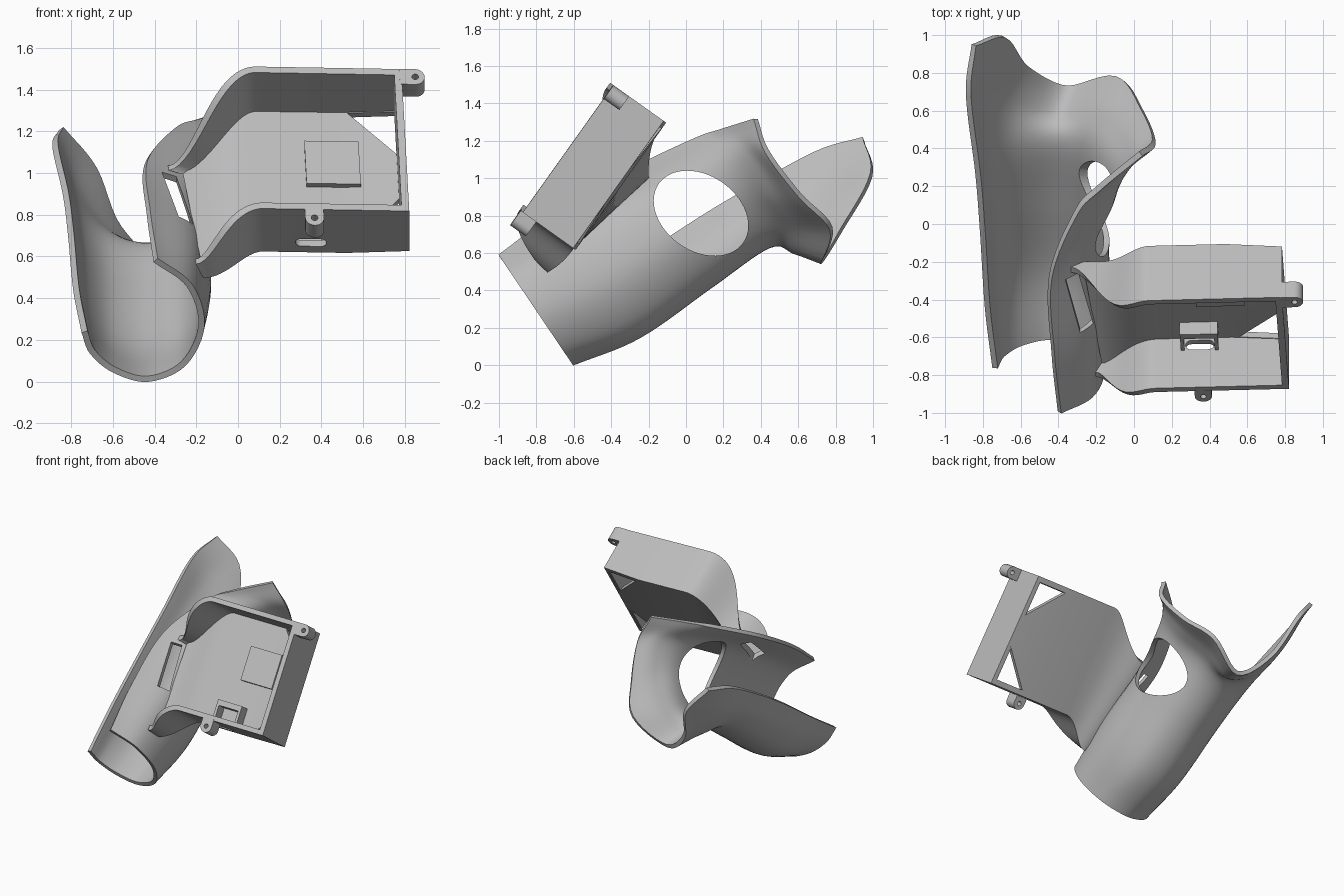
import bpy
import bmesh
import math
from mathutils import Vector

if "Cube" in bpy.data.objects:
    bpy.data.objects.remove(bpy.data.objects["Cube"], do_unlink=True)

# One plain grey for the whole print
grey = bpy.data.materials.new("light_grey_plastic")
grey.use_nodes = True
grey.diffuse_color = (0.5, 0.5, 0.5, 1)
grey.node_tree.nodes["Principled BSDF"].inputs["Base Color"].default_value = (0.5, 0.5, 0.5, 1)


def make_object(name, bm):
    mesh = bpy.data.meshes.new(name)
    bm.to_mesh(mesh)
    bm.free()
    mesh.materials.append(grey)
    obj = bpy.data.objects.new(name, mesh)
    bpy.context.collection.objects.link(obj)
    return obj


def select_only(obj):
    bpy.ops.object.select_all(action="DESELECT")
    bpy.context.view_layer.objects.active = obj
    obj.select_set(True)


def apply_modifier(obj, modifier):
    select_only(obj)
    bpy.ops.object.modifier_apply(modifier=modifier.name)


def cut(obj, cutter):
    modifier = obj.modifiers.new("opening", "BOOLEAN")
    modifier.operation = "DIFFERENCE"
    modifier.solver = "EXACT"
    modifier.object = cutter
    apply_modifier(obj, modifier)
    bpy.data.objects.remove(cutter, do_unlink=True)


def smooth(obj):
    select_only(obj)
    bpy.ops.object.shade_smooth_by_angle(angle=math.radians(35))


def shell(name, rows, thickness):
    """Skin a grid of points and thicken it towards the inside."""
    bm = bmesh.new()
    grid = [[bm.verts.new(p) for p in row] for row in rows]
    for near, far in zip(grid, grid[1:]):
        for k in range(len(near) - 1):
            bm.faces.new((near[k], near[k + 1], far[k + 1], far[k]))
    obj = make_object(name, bm)
    modifier = obj.modifiers.new("thickness", "SOLIDIFY")
    modifier.thickness = thickness
    modifier.offset = 1
    modifier.use_even_offset = True
    apply_modifier(obj, modifier)
    return obj


def prism(name, outline, low, high, place):
    """Extrude a flat outline from low to high in the frame given by place."""
    bm = bmesh.new()
    ends = [[bm.verts.new(place(a, b, c)) for a, b in outline] for c in (low, high)]
    bm.faces.new(ends[0])
    bm.faces.new(ends[1])
    for k in range(len(outline)):
        j = (k + 1) % len(outline)
        bm.faces.new((ends[0][k], ends[0][j], ends[1][j], ends[1][k]))
    bmesh.ops.recalc_face_normals(bm, faces=bm.faces)
    return make_object(name, bm)


def rectangle(a, b, c, d):
    return [(a, c), (b, c), (b, d), (a, d)]


def capsule(start, end, radius, steps=12):
    start, end = Vector(start), Vector(end)
    along = end - start
    heading = math.atan2(along.y, along.x)
    points = []
    for centre, turn in ((end, -math.pi / 2), (start, math.pi / 2)):
        for k in range(steps + 1):
            angle = heading + turn + math.pi * k / steps
            points.append((centre.x + radius * math.cos(angle), centre.y + radius * math.sin(angle)))
    return points


def ellipse(cx, cy, major, minor, tilt, steps=56):
    points = []
    for k in range(steps):
        t = math.tau * k / steps
        p, q = major * math.cos(t), minor * math.sin(t)
        points.append((cx + p * math.cos(tilt) - q * math.sin(tilt),
                       cy + p * math.sin(tilt) + q * math.cos(tilt)))
    return points


def spline(points, steps):
    points = [2 * points[0] - points[1]] + points + [2 * points[-1] - points[-2]]
    result = []
    for a, b, c, d in zip(points, points[1:], points[2:], points[3:]):
        for k in range(steps):
            t = k / steps
            result.append(b + (c - a) * t / 2 + (2 * a - 5 * b + 4 * c - d) * t * t / 2
                          + (3 * b - a - 3 * c + d) * t ** 3 / 2)
    return result + [points[-2]]


# Forearm brace: frame is x, distance along the arm, height above the arm
def arm(x, s, u):
    return Vector((x, 0.83 * s - 0.56 * u, 0.56 * s + 0.83 * u))


# Open sections from the left edge, under the arm, up to the right edge
sections = [
    (-0.5, [(-.75, .62), (-.71, .5), (-.6, .39), (-.43, .336), (-.25, .43), (-.16, .66), (-.22, .9), (-.385, 1.05)]),
    (-0.12, [(-.79, .61), (-.74, .45), (-.62, .31), (-.43, .257), (-.24, .34), (-.13, .6), (-.2, .9), (-.42, 1.065)]),
    (0.35, [(-.815, .61), (-.75, .44), (-.62, .31), (-.42, .267), (-.24, .36), (-.13, .6), (-.2, .88), (-.435, 1.035)]),
    (0.72, [(-.84, .595), (-.77, .43), (-.63, .31), (-.42, .27), (-.24, .36), (-.1, .6), (-.11, .83), (-.3, .98)]),
]
stations = [[arm(x, s, u) for x, u in outline] for s, outline in sections]
neck = [(-.89, 1.2, .55), (-.79, 1.1, .37), (-.63, .93, .23), (-.4, .81, .17),
        (-.2, .89, .28), (-.04, .89, .5), (0, .9, .76), (-.18, .85, .945)]
flare = [(-.86, 1.46, .465), (-.7, 1.39, .28), (-.58, 1.1, .13), (-.35, .9, .045),
         (-.08, 1.04, .166), (.05, 1, .41), (.115, .985, .7), (.045, 1.035, .89)]
stations += [[arm(*p) for p in neck], [arm(*p) for p in flare]]
rails = [spline(list(rail), 8) for rail in zip(*stations)]
brace = shell("forearm_brace", [spline(list(row), 6) for row in zip(*rails)], 0.03)

# Thumb opening through the right side
cut(brace, prism("thumb_cutter", ellipse(0.08, 0.813, 0.275, 0.2, -math.radians(35)),
                 -0.42, 0.3, lambda a, b, c: Vector((c, a, b))))

# Strap slot beside the case
slot_long = Vector((0.22, -0.77, -0.6)).normalized()
slot_deep = Vector((0, -0.6, 0.8))
slot_wide = slot_long.cross(slot_deep).normalized()
cut(brace, prism("strap_cutter", rectangle(-0.18, 0.18, -0.035, 0.035), -0.16, 0.16,
                 lambda a, b, c: Vector((-0.29, -0.42, 0.89)) + a * slot_long + b * slot_wide + c * slot_deep))
smooth(brace)


# Electronics case: frame is x, up the case, depth behind the rim
def case(x, v, d):
    depth = d + 0.03 * max(0, x - 0.1)
    return Vector((x - 0.045 * v, -0.89 + 0.58 * v + 0.815 * depth, 0.83 + 0.815 * v - 0.58 * depth))


def case_side(x, d, v):
    return case(x, v, d)


# Corner rails: height, depth, then tip x, tip height, tip depth
corners = [(0, 0, -.21, -.17, .22), (0, .355, -.175, -.185, .315),
           (.835, .355, -.24, .54, .464), (.835, 0, -.31, .55, .42)]
bend = 0.12
end_depth = 0.33
rows = [[case(0.82, v, min(d, end_depth)) for v, d, *tip in corners],
        [case(0.52, v, d) for v, d, *tip in corners]]
for k in range(19):
    p = k / 18
    ease = p * p * (3 - 2 * p)
    rows.append([case(bend + (tx - bend) * p, v + (tv - v) * ease, d + (td - d) * ease ** 2.2)
                 for v, d, tx, tv, td in corners])
tray = shell("case_tray", rows, 0.035)

# Triangular openings in the two far floor corners
for edge, inner in ((0.04, 0.3), (0.795, 0.53)):
    cut(tray, prism("corner_cutter", [(0.8, edge), (0.56, edge), (0.8, inner)], 0.24, 0.45, case))

# Cable port in the lower wall
cut(tray, prism("port_cutter", capsule((0.305, 0.275), (0.395, 0.275), 0.03), -0.1, 0.09, case_side))
smooth(tray)

# Flat parts of the case
prism("case_end_wall", rectangle(0.785, 0.821, 0, 0.835), 0, end_depth, case)
prism("floor_pad", rectangle(0.345, 0.605, 0.36, 0.61), 0.29, 0.32, case)
prism("port_stop", rectangle(0.25, 0.45, 0.14, 0.18), 0.24, 0.33, case)
for side, x in (("left", 0.43), ("right", 0.25)):
    prism("port_rib_" + side, rectangle(x, x + 0.02, 0.03, 0.145), 0.24, 0.33, case)

# Screw lugs with holes
for name, root, tip, wall in (
        ("end_lug", (0.82, 0.79), (0.885, 0.79), rectangle(0.7, 0.81, 0.6, 0.9)),
        ("lower_lug", (0.365, 0), (0.365, -0.05), rectangle(0.2, 0.5, 0.01, 0.2))):
    lug = prism(name, capsule(root, tip, 0.045), -0.002, 0.1, case)
    cut(lug, prism("wall_cutter", wall, -0.1, 0.2, case))
    cut(lug, prism("screw_cutter", ellipse(*tip, 0.016, 0.016, 0, 20), -0.1, 0.2, case))
    smooth(lug)
